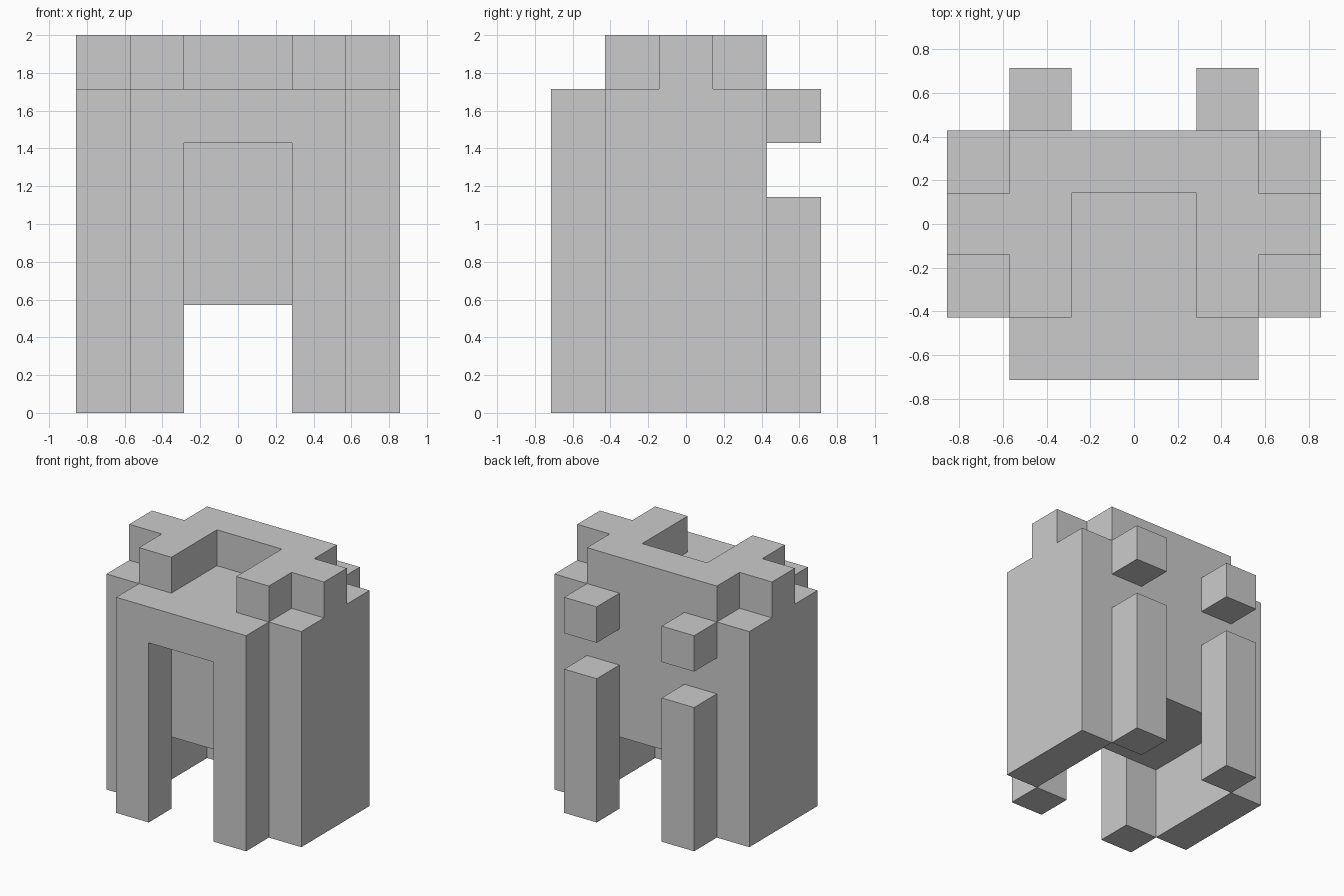
import bpy, bmesh
from math import radians

if "Cube" in bpy.data.objects:
    bpy.data.objects.remove(bpy.data.objects["Cube"])

U = 2 / 7  # one block


def cells(x0, x1, y0, y1, z0, z1):
    """Unit blocks filling a box; x from the centre, y from the front, z from the ground."""
    return {(x, y, z) for x in range(x0, x1) for y in range(y0, y1) for z in range(z0, z1)}


def mirrored(block):
    return {(-1 - x, y, z) for x, y, z in block}


parts = {}


def pair(name, block):
    parts[name + "_right"] = block
    parts[name + "_left"] = mirrored(block)


# Central body, raised off the ground, with a recess in its top
parts["body"] = cells(-2, 2, 1, 4, 2, 7) - cells(-1, 1, 1, 3, 6, 7)
# Doorway-shaped front frame
parts["front_frame"] = cells(-2, 2, 0, 1, 0, 6) - cells(-1, 1, 0, 1, 0, 5)
# Side walls with a raised middle block
pair("side_wall", cells(2, 3, 1, 4, 0, 6) | cells(2, 3, 2, 3, 6, 7))
# Back legs and the studs above them
pair("back_leg", cells(1, 2, 4, 5, 0, 4))
pair("back_stud", cells(1, 2, 4, 5, 5, 6))

solid = set().union(*parts.values())

# Skin each part, leaving out the faces buried against other parts
for name, block in parts.items():
    bm = bmesh.new()
    for c in sorted(block):
        for axis in range(3):
            for side in (0, 1):
                n = list(c)
                n[axis] += 2 * side - 1
                if tuple(n) in solid:
                    continue
                a, b = (axis + 1) % 3, (axis + 2) % 3
                verts = []
                for da, db in ((0, 0), (1, 0), (1, 1), (0, 1)):
                    p = list(c)
                    p[axis] += side
                    p[a] += da
                    p[b] += db
                    verts.append(bm.verts.new((p[0] * U, (p[1] - 2.5) * U, p[2] * U)))
                bm.faces.new(verts if side else verts[::-1])
    bmesh.ops.remove_doubles(bm, verts=bm.verts, dist=0.001)
    bmesh.ops.dissolve_limit(bm, angle_limit=radians(1), verts=bm.verts, edges=bm.edges)
    mesh = bpy.data.meshes.new(name)
    bm.to_mesh(mesh)
    bm.free()
    bpy.context.collection.objects.link(bpy.data.objects.new(name, mesh))
